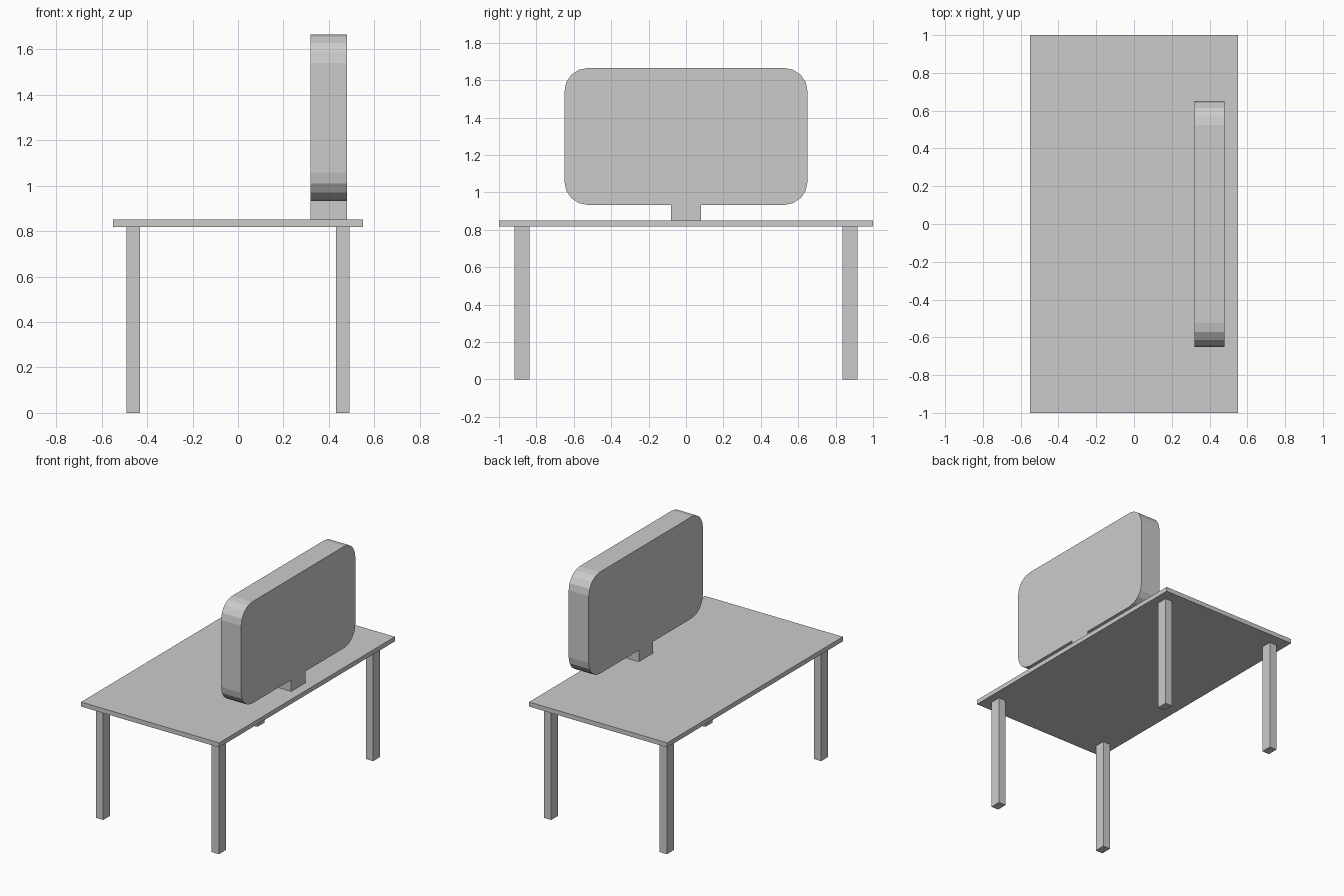
import bpy
import math

if "Cube" in bpy.data.objects:
    bpy.data.objects.remove(bpy.data.objects["Cube"])


def mesh_object(name, verts, faces):
    mesh = bpy.data.meshes.new(name)
    mesh.from_pydata(verts, [], faces)
    mesh.update()
    obj = bpy.data.objects.new(name, mesh)
    bpy.context.collection.objects.link(obj)
    return obj


def box(name, x0, x1, y0, y1, z0, z1):
    verts = [(x, y, z) for x in (x0, x1) for y in (y0, y1) for z in (z0, z1)]
    faces = [(0, 1, 3, 2), (4, 6, 7, 5), (0, 4, 5, 1),
             (2, 3, 7, 6), (0, 2, 6, 4), (1, 5, 7, 3)]
    return mesh_object(name, verts, faces)


def rounded_outline(half_width, z0, z1, radius, segments):
    # Counter-clockwise outline in the y-z plane, seen from +x
    corners = [(half_width - radius, z0 + radius, -90),
               (half_width - radius, z1 - radius, 0),
               (radius - half_width, z1 - radius, 90),
               (radius - half_width, z0 + radius, 180)]
    points = []
    for cy, cz, start in corners:
        for i in range(segments + 1):
            a = math.radians(start + 90 * i / segments)
            points.append((cy + radius * math.cos(a), cz + radius * math.sin(a)))
    return points


# Table top and four legs
box("table_top", -0.55, 0.55, -1.0, 1.0, 0.817, 0.85)
for sx, side_x in ((-1, "left"), (1, "right")):
    for sy, side_y in ((-1, "front"), (1, "back")):
        xs = sorted((sx * 0.432, sx * 0.49))
        ys = sorted((sy * 0.838, sy * 0.917))
        box(f"{side_y}_{side_x}_leg", *xs, *ys, 0.0, 0.817)

# Monitor stand
FRONT, PANEL, BACK = 0.32, 0.40, 0.48
box("monitor_stand", FRONT, BACK, -0.08, 0.08, 0.85, 0.933)

# Monitor housing: thin rounded shell, closed at the back
outline = rounded_outline(0.65, 0.933, 1.665, 0.125, 4)
n = len(outline)
verts = [(x, y, z) for x in (FRONT, BACK) for y, z in outline]
faces = [(i, (i + 1) % n, n + (i + 1) % n, n + i) for i in range(n)]
faces.append(tuple(range(n, 2 * n)))
mesh_object("monitor_housing", verts, faces)

# Recessed screen panel and the see-through cover in front of it
for name, x in (("screen_panel", PANEL), ("screen_cover", FRONT)):
    cover = mesh_object(name, [(x, y, z) for y, z in outline],
                        [tuple(reversed(range(n)))])
glass = bpy.data.materials.new("clear_cover")
glass.diffuse_color = (0.8, 0.8, 0.8, 0.6)
glass.use_nodes = True
glass.node_tree.nodes["Principled BSDF"].inputs["Base Color"].default_value = glass.diffuse_color
cover.data.materials.append(glass)
